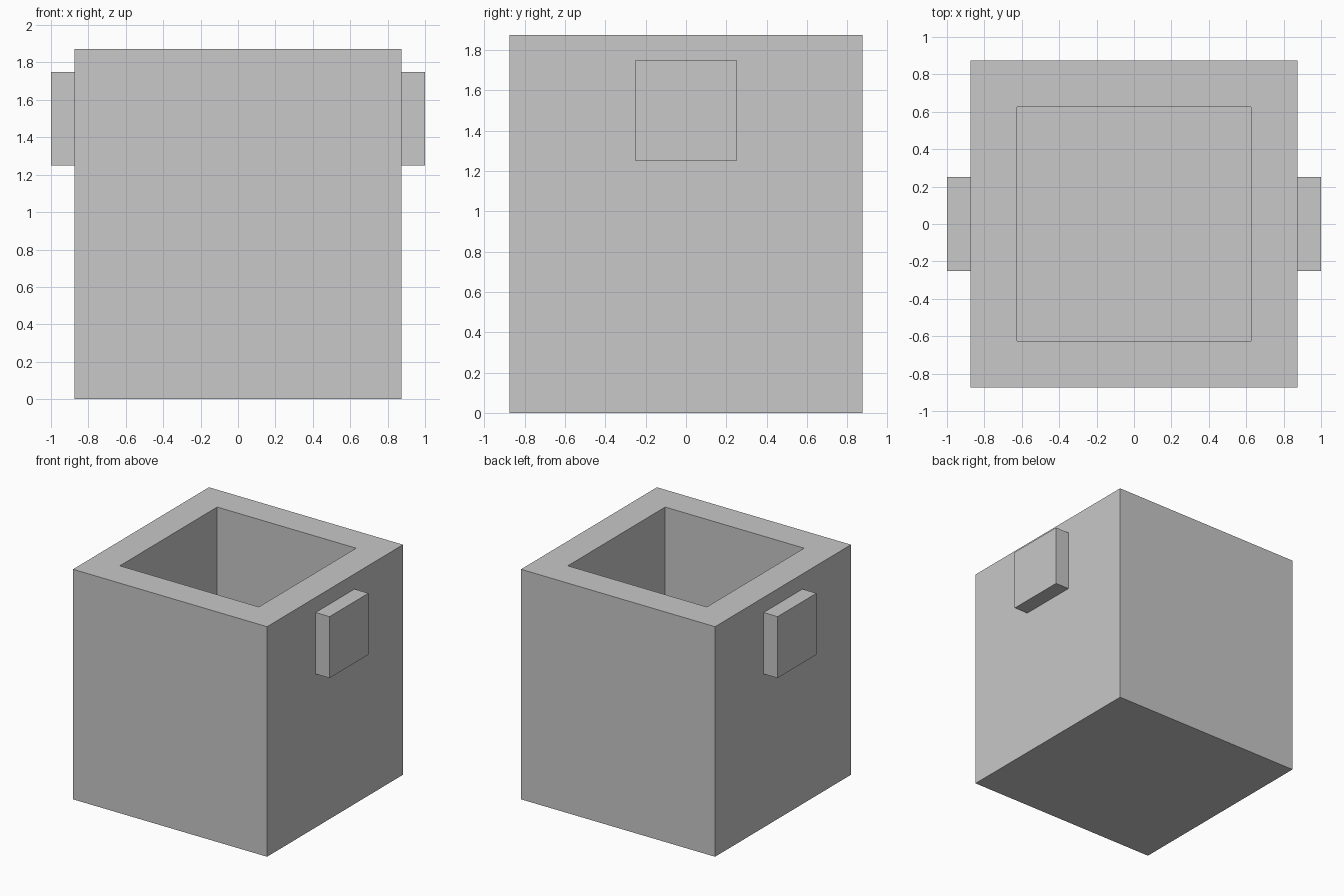
import bpy
import bmesh
from mathutils import Matrix, Vector

cube = bpy.data.objects.get("Cube")
if cube:
    bpy.data.objects.remove(cube, do_unlink=True)

# Single flat grey
grey = bpy.data.materials.new("grey")
grey.use_nodes = True
grey.diffuse_color = (0.58, 0.58, 0.58, 1)
grey.node_tree.nodes["Principled BSDF"].inputs["Base Color"].default_value = grey.diffuse_color

WIDTH, HEIGHT, WALL, FLOOR = 1.748, 1.873, 0.248, 0.25


def add_box(bm, center, size):
    matrix = Matrix.Translation(center) @ Matrix.Diagonal((*size, 1))
    bmesh.ops.create_cube(bm, size=1, matrix=matrix)


def finish(bm, name):
    mesh = bpy.data.meshes.new(name)
    bm.to_mesh(mesh)
    bm.free()
    mesh.materials.append(grey)
    obj = bpy.data.objects.new(name, mesh)
    bpy.context.collection.objects.link(obj)
    return obj


# Open container: inset the top face and sink it to the floor
bm = bmesh.new()
add_box(bm, (0, 0, HEIGHT / 2), (WIDTH, WIDTH, HEIGHT))
bm.normal_update()
top = max(bm.faces, key=lambda f: f.calc_center_median().z)
bmesh.ops.inset_region(bm, faces=[top], thickness=WALL, use_even_offset=True)
sunk = bmesh.ops.extrude_face_region(bm, geom=[top])["geom"]
bmesh.ops.delete(bm, geom=[top], context="FACES_ONLY")
verts = [v for v in sunk if isinstance(v, bmesh.types.BMVert)]
bmesh.ops.translate(bm, verts=verts, vec=Vector((0, 0, FLOOR - HEIGHT)))
bmesh.ops.recalc_face_normals(bm, faces=bm.faces)
finish(bm, "container")

# Square block handles on both sides
for side, name in ((1, "left_handle"), (-1, "right_handle")):
    bm = bmesh.new()
    add_box(bm, (side * 0.937, 0, 1.5), (0.126, 0.5, 0.5))
    finish(bm, name)
